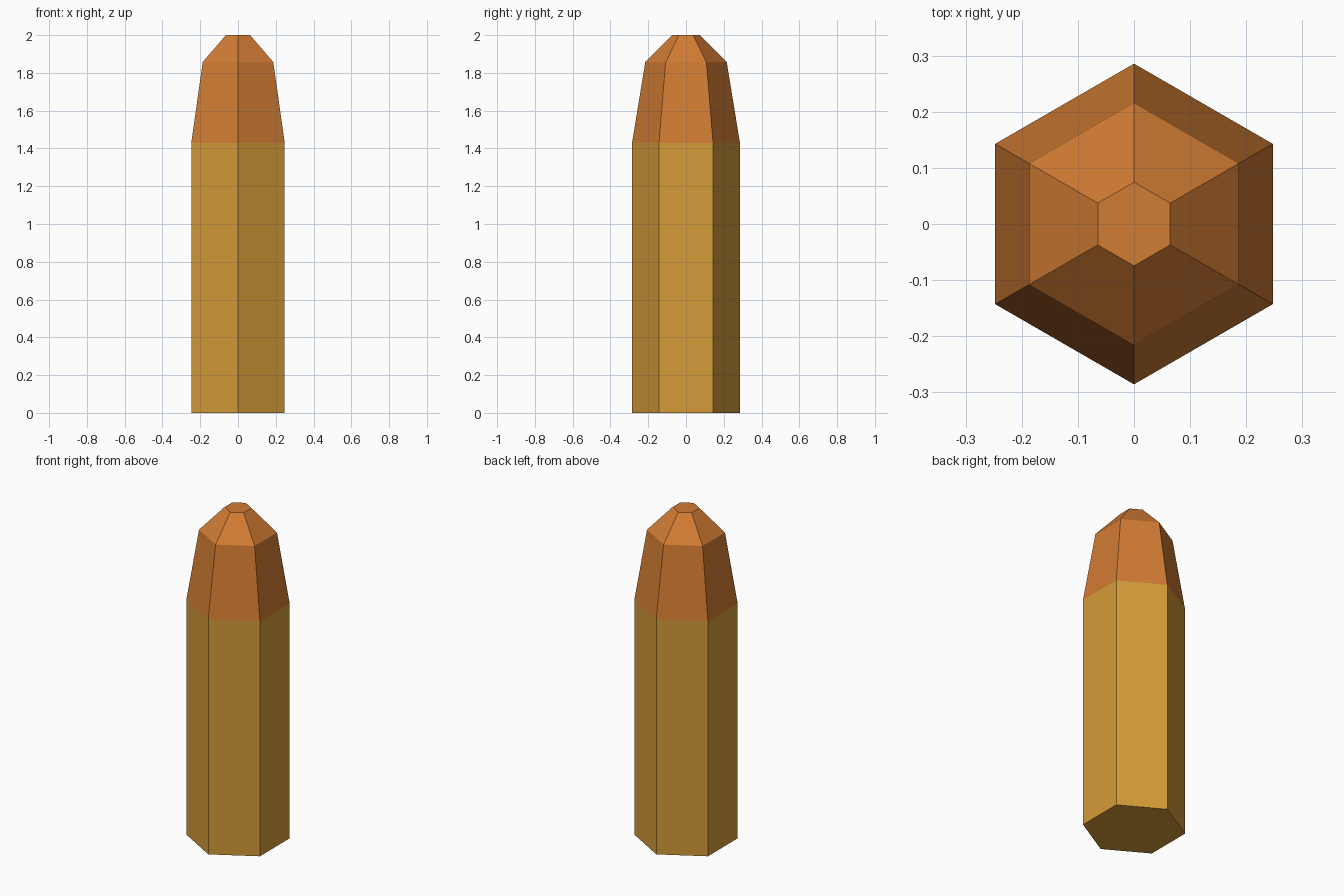
import bpy, bmesh
from math import sin, cos, pi

if "Cube" in bpy.data.objects:
    bpy.data.objects.remove(bpy.data.objects["Cube"])

SIDES = 6


def material(name, rgb):
    m = bpy.data.materials.new(name)
    m.diffuse_color = (*rgb, 1)
    m.use_nodes = True
    m.node_tree.nodes["Principled BSDF"].inputs["Base Color"].default_value = m.diffuse_color
    return m


def lathe(name, profile, mat, cap_bottom=False, cap_top=False):
    """Six-sided shell through (radius, z) rings, corners on the y axis."""
    bm = bmesh.new()
    rings = [[bm.verts.new((r * sin(2 * pi * i / SIDES), -r * cos(2 * pi * i / SIDES), z))
              for i in range(SIDES)] for r, z in profile]
    for low, high in zip(rings, rings[1:]):
        for i in range(SIDES):
            j = (i + 1) % SIDES
            bm.faces.new((low[i], low[j], high[j], high[i]))
    if cap_bottom:
        bm.faces.new(rings[0][::-1])
    if cap_top:
        bm.faces.new(rings[-1])
    mesh = bpy.data.meshes.new(name)
    bm.to_mesh(mesh)
    bm.free()
    mesh.materials.append(mat)
    obj = bpy.data.objects.new(name, mesh)
    bpy.context.collection.objects.link(obj)
    return obj


brass = material("brass", (0.66, 0.33, 0.04))
copper = material("copper", (0.64, 0.20, 0.033))

# Straight case, closed at the base
lathe("case", [(0.2857, 0), (0.2857, 1.4286)], brass, cap_bottom=True)

# Tapered tip with a small flat nose
lathe("tip", [(0.2857, 1.4286), (0.2157, 1.857), (0.0745, 2.0)], copper, cap_top=True)
